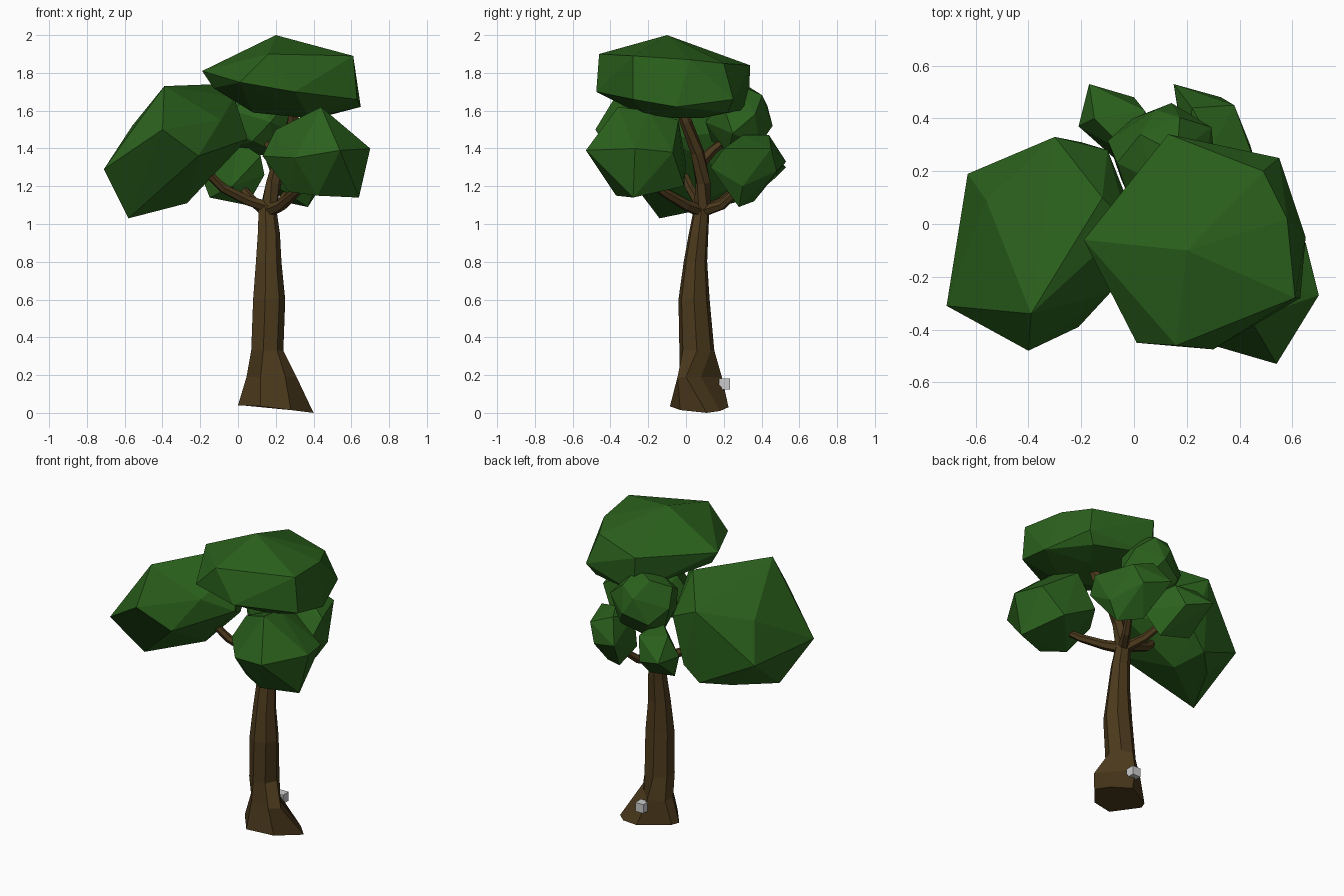
import bpy, bmesh, math, random
from mathutils import Vector

random.seed(4)


def material(name, rgb):
    m = bpy.data.materials.new(name)
    m.diffuse_color = (*rgb, 1)
    return m


BARK = material("bark", (0.072, 0.042, 0.012))
LEAF = material("leaf", (0.024, 0.12, 0.012))


def finish(bm, name, mat=None):
    bmesh.ops.recalc_face_normals(bm, faces=bm.faces)
    me = bpy.data.meshes.new(name)
    bm.to_mesh(me)
    bm.free()
    ob = bpy.data.objects.new(name, me)
    bpy.context.collection.objects.link(ob)
    if mat:
        me.materials.append(mat)
    return ob


def skin(bm, rings):
    n = len(rings[0])
    for a, b in zip(rings, rings[1:]):
        for i in range(n):
            j = (i + 1) % n
            bm.faces.new((a[i], a[j], b[j], b[i]))
    bm.faces.new(rings[0][::-1])
    bm.faces.new(rings[-1])


def branch(name, path, r0, r1, sides=6):
    bm = bmesh.new()
    pts = [Vector(p) for p in path]
    rings = []
    for k, p in enumerate(pts):
        d = pts[min(k + 1, len(pts) - 1)] - pts[max(k - 1, 0)]
        q = d.to_track_quat('Z', 'Y')
        r = r0 + (r1 - r0) * k / (len(pts) - 1)
        angs = [2 * math.pi * i / sides for i in range(sides)]
        rings.append([bm.verts.new(p + q @ Vector((r * math.cos(a), r * math.sin(a), 0)))
                      for a in angs])
    skin(bm, rings)
    return finish(bm, name, BARK)


def hull_foliage(name, pts):
    bm = bmesh.new()
    for p in pts:
        bm.verts.new(p)
    bmesh.ops.convex_hull(bm, input=bm.verts[:])
    loose = [v for v in bm.verts if not v.link_faces]
    bmesh.ops.delete(bm, geom=loose, context='VERTS')
    return finish(bm, name, LEAF)


def ball_foliage(name, c, r):
    pts = []
    for k in range(20):
        z = 1 - 2 * (k + 0.5) / 20
        a = k * 2.4 + random.uniform(-0.25, 0.25)
        s = math.sqrt(1 - z * z) * random.uniform(0.95, 1.1)
        pts.append((c[0] + r[0] * s * math.cos(a), c[1] + r[1] * s * math.sin(a),
                    c[2] + r[2] * z * 1.04))
    return hull_foliage(name, pts)


# Trunk: two skewed root rings, then ovals (z, x min, x max, y min, y max)
bm = bmesh.new()
foot = [(.40, .11, 0), (.33, .18, .01), (.2, .225, .03), (.02, .12, .04), (0, .07, .04),
        (.12, -.085, .035), (.28, -.03, .015)]
root = [(.31, 0), (.25, .08), (.15, .19), (.06, .13), (.045, .07), (.12, -.035), (.25, -.045)]
rings = [[bm.verts.new(p) for p in foot], [bm.verts.new((x, y, 0.19)) for x, y in root]]
for z, x0, x1, y0, y1 in [(0.33, 0.07, 0.24, -0.035, 0.15),
                          (0.6, 0.08, 0.25, -0.04, 0.125),
                          (0.8, 0.095, 0.23, -0.012, 0.112),
                          (0.95, 0.105, 0.222, 0.015, 0.118),
                          (1.10, 0.11, 0.20, 0.045, 0.125)]:
    ring = []
    for i in range(7):
        a = 2 * math.pi * i / 7
        u = 0.5 + 0.5 * math.cos(a) / (1 if math.cos(a) > 0 else 0.901)
        v = 0.5 + 0.5 * math.sin(a) / 0.975
        ring.append(bm.verts.new((x0 + (x1 - x0) * u, y0 + (y1 - y0) * v, z)))
    rings.append(ring)
skin(bm, rings)
finish(bm, "trunk", BARK)

# Branches
branch("left_branch", [(0.16, 0.08, 1.09), (0.05, 0.06, 1.125), (-0.08, 0.02, 1.19),
                       (-0.18, -0.02, 1.29), (-0.25, -0.04, 1.38)], 0.032, 0.018)
branch("right_branch", [(0.16, 0.08, 1.07), (0.23, 0.0, 1.10), (0.31, -0.12, 1.17),
                        (0.38, -0.22, 1.25)], 0.036, 0.018)
branch("centre_branch", [(0.16, 0.085, 1.08), (0.19, 0.09, 1.22), (0.235, 0.06, 1.38),
                         (0.29, 0.0, 1.54), (0.3, -0.04, 1.66)], 0.045, 0.028)
branch("upper_back_branch", [(0.2, 0.085, 1.33), (0.18, 0.14, 1.39), (0.14, 0.23, 1.46)],
       0.032, 0.02)
branch("back_right_branch", [(0.16, 0.09, 1.07), (0.22, 0.19, 1.1), (0.28, 0.3, 1.2)],
       0.034, 0.018)
branch("back_left_branch", [(0.15, 0.09, 1.07), (0.08, 0.19, 1.12), (0.0, 0.31, 1.22)],
       0.034, 0.018)

# Large foliage clumps
hull_foliage("left_foliage", [
    (-.71, -.31, 1.29), (-.58, -.14, 1.03), (-.63, .19, 1.28), (-.44, .15, 1.09),
    (-.27, .05, 1.11), (-.40, -.48, 1.50), (-.39, -.34, 1.73), (-.21, -.39, 1.36),
    (-.09, -.26, 1.55), (.05, -.1, 1.45), (-.02, 0, 1.67), (-.12, .1, 1.74),
    (-.30, .33, 1.6), (-.10, .28, 1.5), (-.56, .09, 1.52), (-.30, .29, 1.12),
    (-.20, .31, 1.22)])
hull_foliage("top_foliage", [
    (.2, -.1, 2.0), (.61, -.28, 1.89), (.58, .02, 1.87), (.16, -.46, 1.90),
    (-.19, -.06, 1.81), (-.13, -.08, 1.72), (.01, -.45, 1.75), (.3, -.475, 1.7),
    (.13, .34, 1.84), (.49, .2, 1.85), (.55, .25, 1.66), (.5, .22, 1.59),
    (.65, -.05, 1.62), (.63, -.28, 1.66), (.38, -.2, 1.56), (.42, .08, 1.56),
    (.08, -.1, 1.59), (.15, .33, 1.61)])
hull_foliage("right_foliage", [
    (.70, -.27, 1.40), (.64, -.28, 1.14), (.54, -.53, 1.39), (.44, -.36, 1.62),
    (.44, -.2, 1.6), (.4, -.04, 1.55), (.13, -.25, 1.36), (.2, -.2, 1.5),
    (.27, -.3, 1.17), (.42, -.37, 1.15), (.3, -.46, 1.35), (.53, -.01, 1.2),
    (.65, -.07, 1.38), (.3, 0, 1.32)])

# Small foliage clumps at the back
hull_foliage("back_left_foliage", [
    (-.17, .53, 1.3), (0, .48, 1.25), (-.21, .37, 1.3), (.12, .2, 1.36), (.14, .25, 1.26),
    (0, .25, 1.44), (-.15, .4, 1.43), (-.15, .33, 1.14), (.05, .3, 1.1), (.04, .43, 1.39),
    (-.03, .21, 1.2)])
hull_foliage("back_right_foliage", [
    (.15, .53, 1.33), (.33, .48, 1.28), (.38, .45, 1.4), (.47, .2, 1.4), (.45, .13, 1.3),
    (.2, .25, 1.42), (.2, .22, 1.2), (.37, .28, 1.09), (.23, .36, 1.12), (.3, .3, 1.47),
    (.22, .44, 1.47), (.44, .3, 1.2)])
ball_foliage("back_upper_foliage", (.10, .275, 1.55), (.21, .175, .195))

# Small grey cube behind the trunk
bm = bmesh.new()
bmesh.ops.create_cube(bm, size=0.058)
bmesh.ops.translate(bm, verts=bm.verts, vec=(0.175, 0.204, 0.152))
finish(bm, "small_cube")
